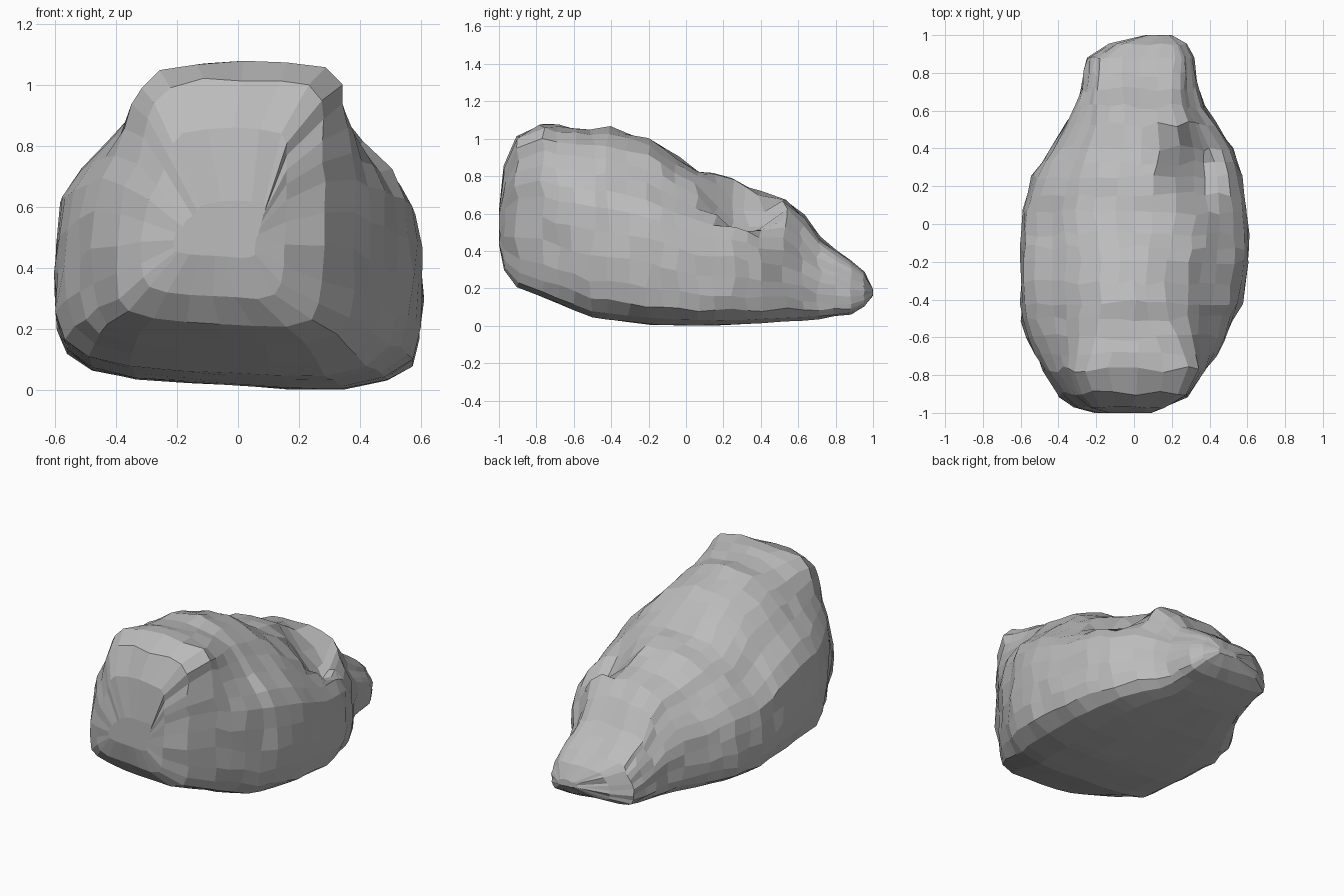
import bpy, bmesh, math, random
from mathutils import Vector

random.seed(11)

# Stone colour
stone = bpy.data.materials.new("stone grey")
stone.diffuse_color = (0.5, 0.5, 0.5, 1)

# Sections along the length: y, left x, right x, bottom z, top z, boxiness
SECTIONS = [
    (-1.00, -0.21, 0.06, 0.42, 0.62, 1.0),
    (-0.97, -0.32, 0.15, 0.29, 0.86, 1.0),
    (-0.90, -0.40, 0.28, 0.20, 1.02, 1.0),
    (-0.77, -0.485, 0.38, 0.15, 1.08, 0.9),
    (-0.60, -0.565, 0.48, 0.08, 1.06, 0.3),
    (-0.50, -0.60, 0.53, 0.04, 1.05, 0.1),
    (-0.42, -0.605, 0.57, 0.03, 1.06, 0.0),
    (-0.20, -0.60, 0.605, 0.005, 1.00, 0.0),
    (-0.05, -0.595, 0.605, 0.00, 0.90, 0.1),
    (0.06, -0.59, 0.60, 0.00, 0.83, 0.2),
    (0.25, -0.54, 0.575, 0.005, 0.79, 0.2),
    (0.40, -0.44, 0.52, 0.01, 0.71, 0.3),
    (0.53, -0.36, 0.44, 0.02, 0.68, 0.4),
    (0.62, -0.31, 0.37, 0.025, 0.59, 0.5),
    (0.71, -0.28, 0.34, 0.035, 0.47, 0.7),
    (0.88, -0.25, 0.32, 0.06, 0.35, 0.9),
    (0.95, -0.13, 0.28, 0.10, 0.29, 0.9),
    (1.00, 0.06, 0.20, 0.16, 0.20, 0.9),
]

# Height ratio, width ratio when domed, width ratio when boxy
PROFILE = [
    (0.0, 0.28, 0.32), (0.004, 0.56, 0.64), (0.035, 0.80, 0.88), (0.10, 0.94, 0.96),
    (0.20, 0.985, 0.99), (0.33, 1.0, 1.0), (0.46, 0.99, 0.99), (0.58, 0.965, 0.96),
    (0.67, 0.87, 0.91), (0.76, 0.72, 0.86), (0.84, 0.60, 0.83), (0.91, 0.48, 0.79),
    (0.97, 0.29, 0.68), (0.995, 0.12, 0.36),
]


def section_at(y):
    for a, b in zip(SECTIONS, SECTIONS[1:]):
        if y <= b[0] + 1e-6:
            t = (y - a[0]) / (b[0] - a[0])
            return [p + (q - p) * t for p, q in zip(a, b)]


def shape_point(s, w, h):
    y, left, right, low, high, box = s
    x = (left + right) / 2 + w * (right - left) / 2
    z = low + h * (high - low)
    # The underside rises slightly to the left
    z += max(0, 0.2 - x) * 0.06 * (1 - h) ** 4
    # The front brow leans to the right
    if y < -0.3:
        x += 0.07 * min(1, (-0.3 - y) / 0.4) * max(0, (h - 0.4) / 0.6)
    # Chipped hollow on the right of the rear slope
    if x > 0.14 and z > 0.47:
        d = ((x - 0.33) / 0.18) ** 2 + ((y - 0.29) / 0.21) ** 2
        if d < 1:
            z -= (1 - d) * min(0.16, z - 0.47)
    p = Vector((x, y, z))
    # Irregular weathering, weaker at the ends and the base
    a = 0.009 if h > 0.08 and -0.93 < y < 0.85 else 0.003
    p += Vector((random.uniform(-a, a), random.uniform(-a, a) * 2, random.uniform(-a, a)))
    p.z = max(0.0, p.z)
    p.y = max(-1.0, min(1.0, p.y))
    return p


# Extra rings where the sections are far apart
ys = []
for a, b in zip(SECTIONS, SECTIONS[1:]):
    n = max(1, round((b[0] - a[0]) / 0.10))
    ys += [a[0] + (b[0] - a[0]) * i / n for i in range(n)]
ys.append(1.0)

# Boulder skin
bm = bmesh.new()
rings = []
for y in ys:
    s = section_at(y)
    half = [(d + (b - d) * s[5], h) for h, d, b in PROFILE]
    loop = half + [(0, 1.0)] + [(-w, h) for w, h in reversed(half)] + [(0, 0)]
    rings.append([bm.verts.new(shape_point(s, w, h)) for w, h in loop])
for r, q in zip(rings, rings[1:]):
    n = len(r)
    for i in range(n):
        j = (i + 1) % n
        bm.faces.new((r[i], r[j], q[j], q[i]))
bm.faces.new(rings[0])
bm.faces.new(rings[-1])
bmesh.ops.recalc_face_normals(bm, faces=bm.faces)

mesh = bpy.data.meshes.new("boulder")
bm.to_mesh(mesh)
bm.free()
mesh.materials.append(stone)
boulder = bpy.data.objects.new("boulder", mesh)
bpy.context.collection.objects.link(boulder)
